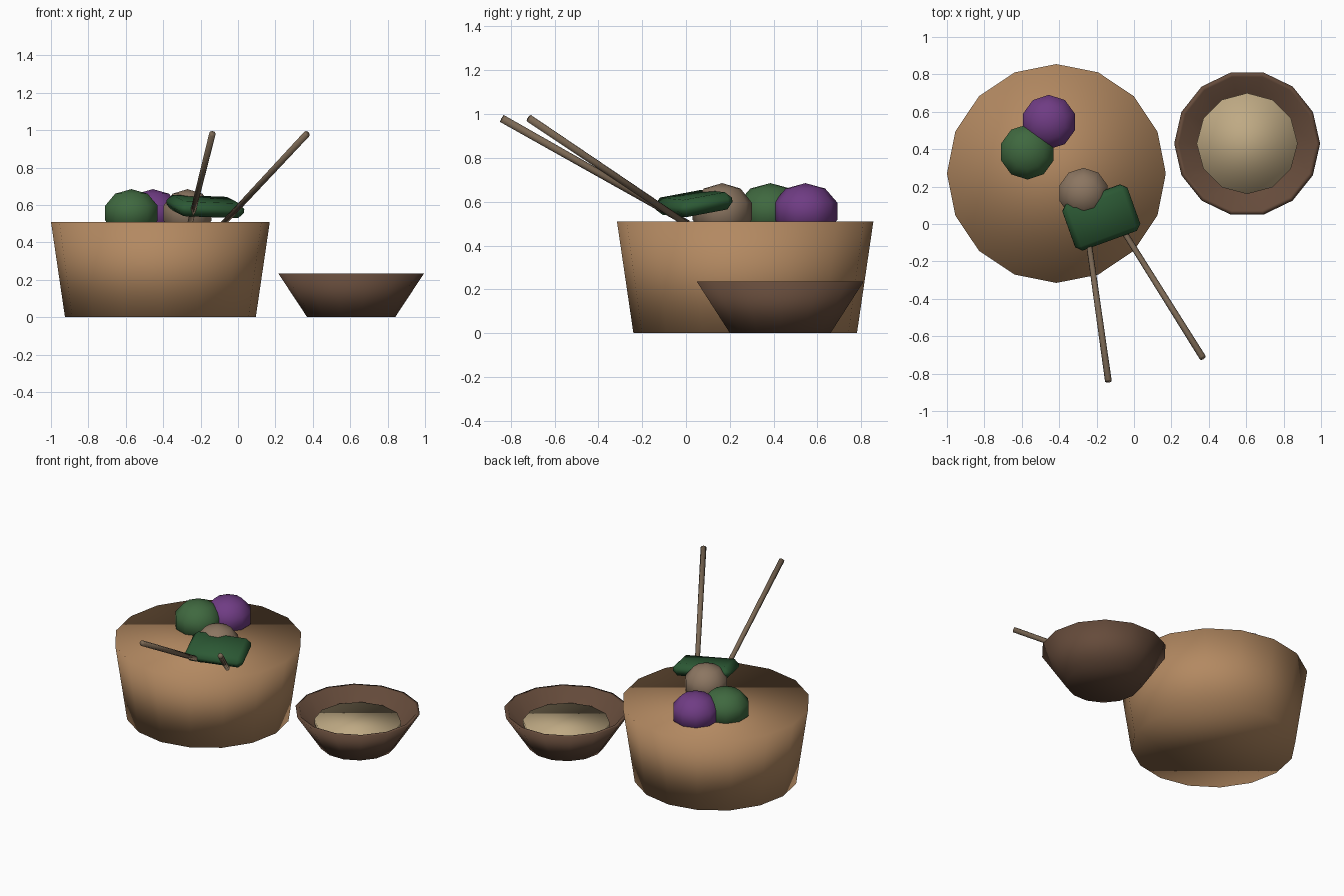
import bpy, bmesh, math
from mathutils import Vector, Euler

if "Cube" in bpy.data.objects:
    bpy.data.objects.remove(bpy.data.objects["Cube"])


def material(name, rgb):
    m = bpy.data.materials.new(name)
    m.diffuse_color = (*rgb, 1)
    m.use_nodes = True
    m.node_tree.nodes["Principled BSDF"].inputs["Base Color"].default_value = m.diffuse_color
    return m


WOOD = material("light_wood", (0.45, 0.25, 0.12))
DARK = material("dark_wood", (0.13, 0.07, 0.043))
GREEN = material("green", (0.05, 0.14, 0.05))
LEAF = material("leaf_green", (0.025, 0.1, 0.035))
PURPLE = material("purple", (0.16, 0.045, 0.23))
TAN = material("tan", (0.26, 0.18, 0.12))
CREAM = material("cream", (0.52, 0.4, 0.23))
STICK = material("stick_wood", (0.2, 0.14, 0.09))


def finish(name, bm, mat, loc=(0, 0, 0), rot=(0, 0, 0), scale=(1, 1, 1)):
    bmesh.ops.recalc_face_normals(bm, faces=bm.faces)
    for f in bm.faces:
        f.smooth = True
    me = bpy.data.meshes.new(name)
    bm.to_mesh(me)
    bm.free()
    me.materials.append(mat)
    ob = bpy.data.objects.new(name, me)
    ob.location, ob.rotation_euler, ob.scale = loc, rot, scale
    bpy.context.collection.objects.link(ob)
    return ob


def lathe(name, profile, sides, mat, loc):
    """Spin (radius, height) points around z; first and last rings are capped."""
    bm = bmesh.new()
    rings = [[bm.verts.new((r * math.cos(i * math.tau / sides),
                            r * math.sin(i * math.tau / sides), z))
              for i in range(sides)] for r, z in profile]
    for a, b in zip(rings, rings[1:]):
        for i in range(sides):
            j = (i + 1) % sides
            bm.faces.new((a[i], a[j], b[j], b[i]))
    bm.faces.new(rings[0])
    bm.faces.new(rings[-1])
    return finish(name, bm, mat, loc)


# Large serving tub with closed top
lathe("serving_tub", [(0.51, 0), (0.585, 0.51)], 16, WOOD, (-0.415, 0.27, 0))

# Small bowl and its sauce
lathe("small_bowl", [(0.235, 0), (0.39, 0.235), (0.365, 0.235), (0.24, 0.07)],
      14, DARK, (0.605, 0.43, 0))
lathe("sauce", [(0.27, 0.13), (0.27, 0.165)], 12, CREAM, (0.605, 0.43, 0))

# Food balls
for name, x, y, r, mat in (("green_ball", -0.57, 0.385, 0.155, GREEN),
                           ("purple_ball", -0.455, 0.545, 0.153, PURPLE),
                           ("tan_ball", -0.27, 0.165, 0.142, TAN)):
    bm = bmesh.new()
    bmesh.ops.create_uvsphere(bm, u_segments=10, v_segments=5, radius=1)
    finish(name, bm, mat, (x, y, 0.557), scale=(r, r, 0.128))

# Leaf-wrapped slab
bm = bmesh.new()
bmesh.ops.create_cube(bm, size=1)
bmesh.ops.scale(bm, vec=(0.37, 0.265, 0.08), verts=bm.verts)
bmesh.ops.bevel(bm, geom=bm.edges[:], offset=0.03, segments=1,
                affect='EDGES', profile=0.5)
finish("leaf_slab", bm, LEAF, (-0.175, 0.035, 0.592),
       (math.radians(10), math.radians(2), math.radians(20)))

# Chopsticks
for name, base, tip in (("left_chopstick", (-0.257, 0.01, 0.5), (-0.137, -0.84, 0.98)),
                        ("right_chopstick", (-0.08, 0.0, 0.5), (0.368, -0.715, 0.98))):
    base, tip = Vector(base), Vector(tip)
    d = tip - base
    bm = bmesh.new()
    bmesh.ops.create_cone(bm, cap_ends=True, segments=8, radius1=0.015,
                          radius2=0.018, depth=d.length)
    finish(name, bm, STICK, (base + tip) / 2, d.to_track_quat('Z', 'Y').to_euler())
